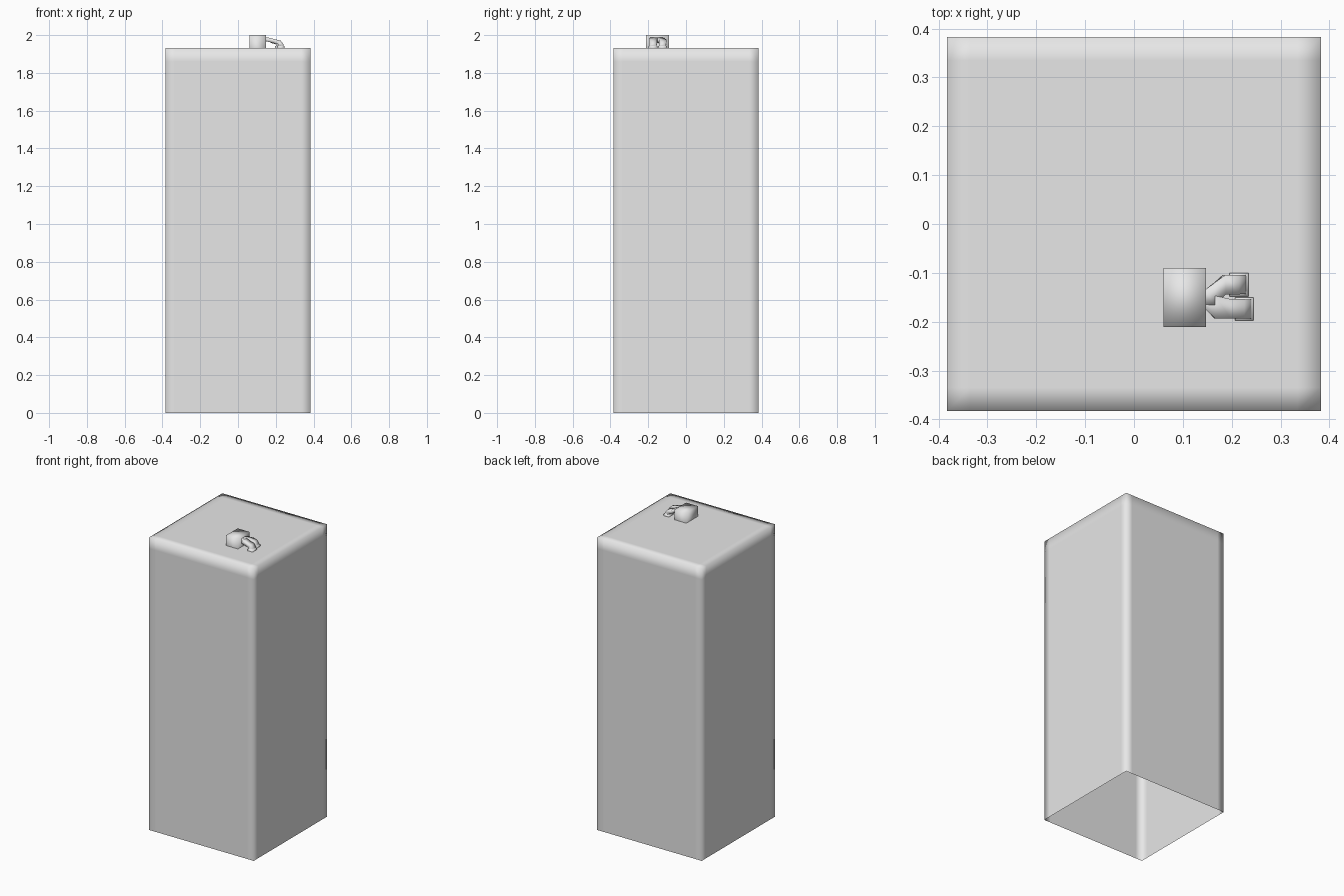
import bpy
import bmesh
from math import radians, sin, cos
from mathutils import Vector, Matrix

if "Cube" in bpy.data.objects:
    bpy.data.objects.remove(bpy.data.objects["Cube"], do_unlink=True)

grey = bpy.data.materials.new("light_grey")
grey.use_nodes = True
grey.diffuse_color = (0.8, 0.8, 0.8, 1)
grey.node_tree.nodes["Principled BSDF"].inputs["Base Color"].default_value = (0.8, 0.8, 0.8, 1)

ROOF = 1.933


def finish(name, bm):
    """Turn a bmesh into a smooth-shaded grey object."""
    bmesh.ops.recalc_face_normals(bm, faces=bm.faces)
    for f in bm.faces:
        f.smooth = True
    mesh = bpy.data.meshes.new(name)
    bm.to_mesh(mesh)
    bm.free()
    mesh.materials.append(grey)
    obj = bpy.data.objects.new(name, mesh)
    bpy.context.collection.objects.link(obj)
    return obj


def box(low, high):
    """Axis-aligned box between two corners."""
    low, high = Vector(low), Vector(high)
    bm = bmesh.new()
    bmesh.ops.create_cube(bm, size=1, matrix=Matrix.Translation((low + high) / 2)
                          @ Matrix.Diagonal((*(high - low), 1)))
    return bm


def remove_bottom(bm):
    bm.normal_update()
    down = [f for f in bm.faces if f.normal.z < -0.9]
    bmesh.ops.delete(bm, geom=down, context='FACES')


# Tower: open-bottomed block with support loops that soften the edge shading
bm = box((-0.383, -0.383, 0), (0.383, 0.383, ROOF))
remove_bottom(bm)
cuts = [((s * 0.335, 0, 0), (1, 0, 0)) for s in (-1, 1)]
cuts += [((0, s * 0.335, 0), (0, 1, 0)) for s in (-1, 1)]
cuts.append(((0, 0, 1.86), (0, 0, 1)))
for point, normal in cuts:
    bmesh.ops.bisect_plane(bm, geom=bm.verts[:] + bm.edges[:] + bm.faces[:],
                           plane_co=point, plane_no=normal)
finish("tower", bm)

# Rooftop unit
bm = box((0.06, -0.211, ROOF), (0.147, -0.09, 2.0))
remove_bottom(bm)
finish("rooftop_unit", bm)


def duct(name, stations):
    """Sweep a square section through (x, y, z, pitch, half width, half depth)."""
    bm = bmesh.new()
    rings = []
    for x, y, z, pitch, w, h in stations:
        a = radians(pitch)
        up = Vector((sin(a), 0, cos(a))) * h
        side = Vector((0, w, 0))
        c = Vector((x, y, z))
        rings.append([bm.verts.new(c + u * side + v * up)
                      for u, v in ((-1, -1), (1, -1), (1, 1), (-1, 1))])
    for r, q in zip(rings, rings[1:]):
        for i in range(4):
            j = (i + 1) % 4
            bm.faces.new((r[i], r[j], q[j], q[i]))
    return finish(name, bm)


def roof_duct(name, x, y, start_y, bend_y):
    """Duct leaving the unit, bending sideways, then dropping to a flared foot."""
    duct(name, [
        (0.145, start_y, 1.977, 0, 0.015, 0.010),
        (0.165, bend_y, 1.975, 5, 0.023, 0.011),
        (x - 0.03, y, 1.967, 15, 0.020, 0.011),
        (x - 0.007, y, 1.961, 35, 0.020, 0.012),
        (x, y, 1.950, 80, 0.019, 0.014),
        (x, y, 1.943, 90, 0.019, 0.015),
        (x, y, 1.942, 90, 0.024, 0.019),
        (x, y, ROOF, 90, 0.024, 0.019),
    ])


roof_duct("left_duct", 0.215, -0.124, -0.150, -0.143)
roof_duct("right_duct", 0.226, -0.174, -0.158, -0.170)
